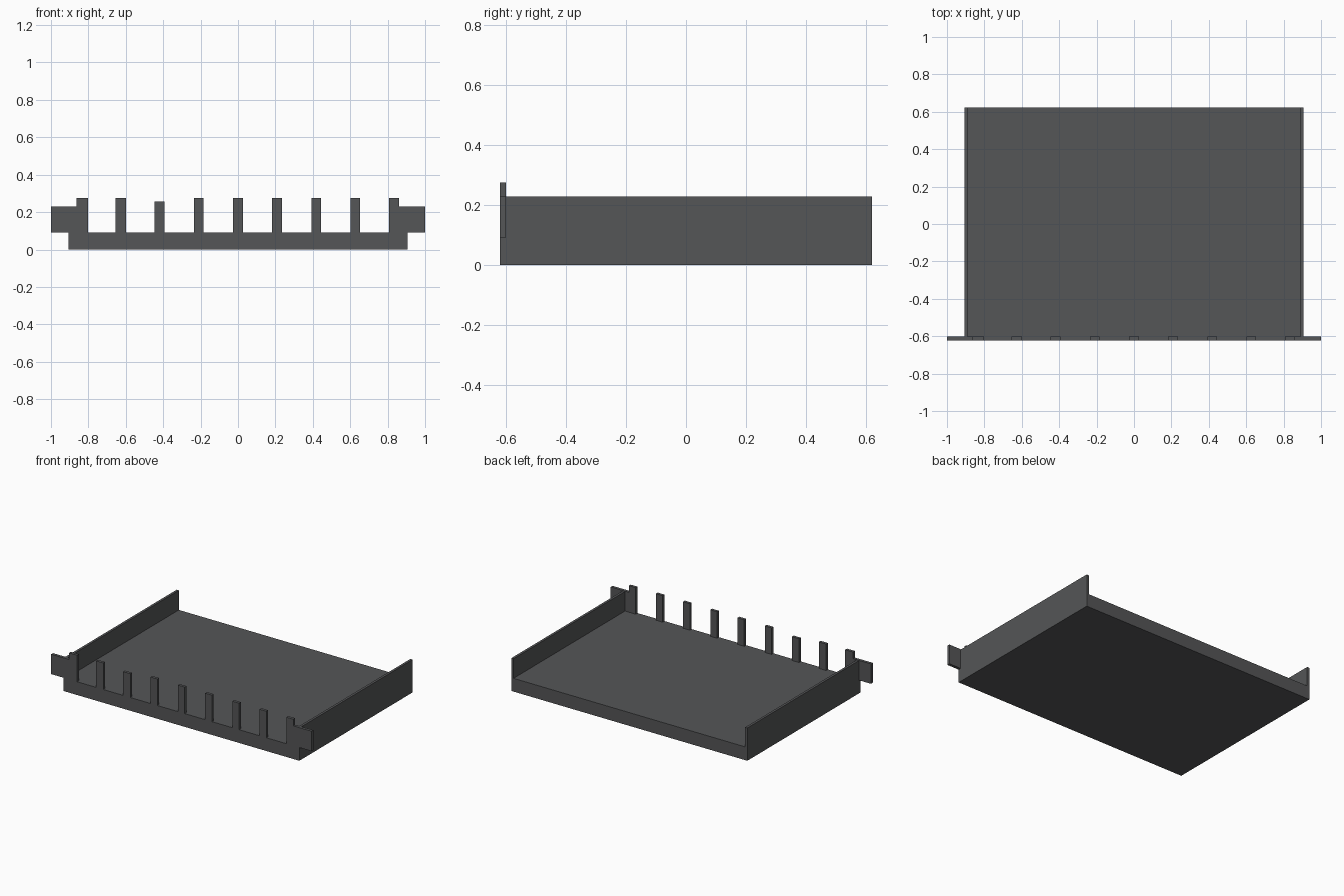
import bpy, bmesh

if "Cube" in bpy.data.objects:
    bpy.data.objects.remove(bpy.data.objects["Cube"])

FRONT, BACK, PANEL_BACK = -0.622, 0.622, -0.602
HALF, INNER = 0.907, 0.89          # outer and inner half-width of the tray
FLOOR, WALL_TOP = 0.092, 0.228

dark = bpy.data.materials.new("dark_grey")
dark.diffuse_color = (0.09, 0.092, 0.095, 1)
dark.use_nodes = True
dark.node_tree.nodes["Principled BSDF"].inputs["Base Color"].default_value = dark.diffuse_color


def extrude_profile(name, points, y0, y1):
    """Extrude an x-z outline along y into a closed flat-shaded solid."""
    bm = bmesh.new()
    face = bm.faces.new([bm.verts.new((x, y0, z)) for x, z in points])
    ext = bmesh.ops.extrude_face_region(bm, geom=[face])
    moved = [g for g in ext["geom"] if isinstance(g, bmesh.types.BMVert)]
    bmesh.ops.translate(bm, verts=moved, vec=(0, y1 - y0, 0))
    bmesh.ops.recalc_face_normals(bm, faces=bm.faces)
    mesh = bpy.data.meshes.new(name)
    bm.to_mesh(mesh)
    bm.free()
    mesh.materials.append(dark)
    obj = bpy.data.objects.new(name, mesh)
    bpy.context.collection.objects.link(obj)
    return obj


# Tray: thick floor with a thin wall along each side, open at the back
half = [(HALF, 0), (HALF, WALL_TOP), (INNER, WALL_TOP), (INNER, FLOOR)]
tray = half + [(-x, z) for x, z in reversed(half)]
extrude_profile("tray", tray, PANEL_BACK, BACK)

# Front panel: base strip, mounting ears and a comb of upright teeth
TOOTH_TOP = 0.276
teeth = [(-0.655, -0.60, TOOTH_TOP), (-0.447, -0.392, 0.257)]
teeth += [(c - 0.026, c + 0.026, TOOTH_TOP) for c in (-0.21, 0, 0.209, 0.418, 0.627)]
panel = [(HALF, 0), (-HALF, 0), (-HALF, FLOOR), (-1, FLOOR), (-1, WALL_TOP + 0.002),
         (-0.863, WALL_TOP + 0.002), (-0.863, TOOTH_TOP), (-0.802, TOOTH_TOP), (-0.802, FLOOR)]
for x0, x1, top in teeth:
    panel += [(x0, FLOOR), (x0, top), (x1, top), (x1, FLOOR)]
panel += [(0.808, FLOOR), (0.808, TOOTH_TOP), (0.861, TOOTH_TOP), (0.861, WALL_TOP + 0.002),
          (1, WALL_TOP + 0.002), (1, FLOOR), (HALF, FLOOR)]
extrude_profile("front_panel", panel, FRONT, PANEL_BACK)
